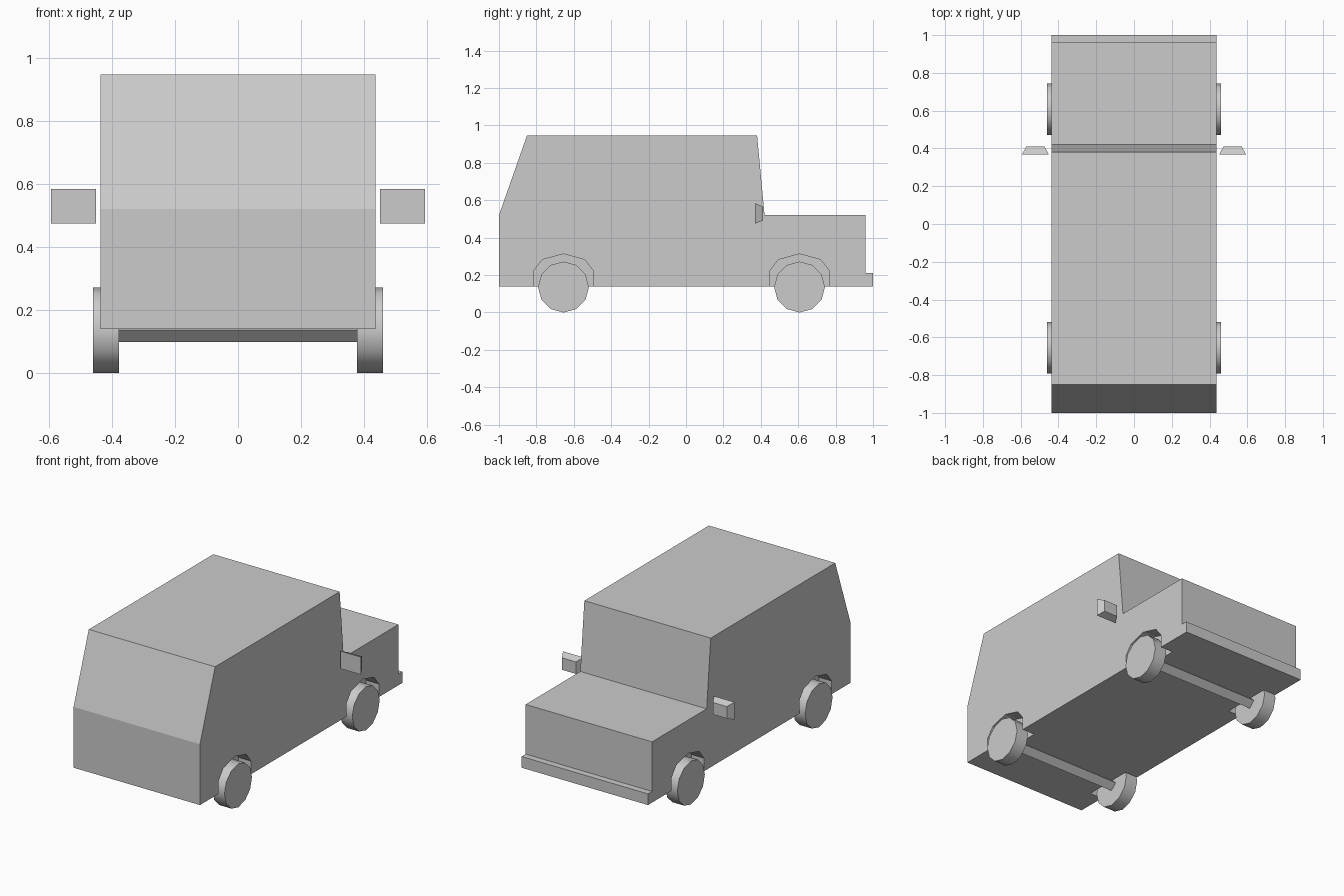
import bpy, bmesh
from math import pi

if "Cube" in bpy.data.objects:
    bpy.data.objects.remove(bpy.data.objects["Cube"])


def add_object(name, bm):
    bmesh.ops.recalc_face_normals(bm, faces=bm.faces)
    mesh = bpy.data.meshes.new(name)
    bm.to_mesh(mesh)
    bm.free()
    ob = bpy.data.objects.new(name, mesh)
    bpy.context.collection.objects.link(ob)
    return ob


def extrude_profile(name, profile, x0, x1):
    """Extrude a closed (y, z) outline along x."""
    bm = bmesh.new()
    face = bm.faces.new([bm.verts.new((x0, y, z)) for y, z in profile])
    ext = bmesh.ops.extrude_face_region(bm, geom=[face])
    verts = [g for g in ext["geom"] if isinstance(g, bmesh.types.BMVert)]
    bmesh.ops.translate(bm, verts=verts, vec=(x1 - x0, 0, 0))
    return add_object(name, bm)


def x_cylinder(name, sides, radius, length, x, y, z):
    bpy.ops.mesh.primitive_cylinder_add(vertices=sides, radius=radius, depth=length,
                                        location=(x, y, z), rotation=(0, pi / 2, 0))
    ob = bpy.context.object
    ob.name = name
    return ob


WHEEL_R = 0.136
AXLES = {"rear": 0.607, "front": -0.655}   # y of each axle; the bonnet lies towards +y

# Body with sloped end, windscreen, bonnet and bumper step
body = extrude_profile("body", [
    (-1, 0.14), (-1, 0.52), (-0.85, 0.947), (0.38, 0.947), (0.42, 0.52),
    (0.96, 0.52), (0.96, 0.21), (1, 0.21), (1, 0.14)], -0.437, 0.437)

# Wheel arches cut into the sides
ARCH = [(-0.16, 0.05), (-0.16, 0.222), (-0.113, 0.282), (0, 0.313),
        (0.113, 0.282), (0.16, 0.222), (0.16, 0.05)]
for y in AXLES.values():
    for side in (-1, 1):
        cutter = extrude_profile("arch_cutter", [(y + dy, z) for dy, z in ARCH],
                                 side * 0.35, side * 0.6)
        cutter.hide_render = True
        mod = body.modifiers.new("arch", 'BOOLEAN')
        mod.operation = 'DIFFERENCE'
        mod.solver = 'EXACT'
        mod.object = cutter
        bpy.context.view_layer.objects.active = body
        bpy.ops.object.modifier_apply(modifier=mod.name)
        bpy.data.objects.remove(cutter)

# Wheels and square axles standing on edge
for end, y in AXLES.items():
    x_cylinder(end + "_axle", 4, 0.038, 0.76, 0, y, WHEEL_R)
    for side, label in ((-1, "left"), (1, "right")):
        x_cylinder(f"{end}_wheel_{label}", 12, WHEEL_R, 0.083, side * 0.4185, y, WHEEL_R)
        bpy.ops.object.shade_smooth_by_angle(angle=0.6)

# Tapered door mirrors
for side, label in ((-1, "left"), (1, "right")):
    bm = bmesh.new()
    bmesh.ops.create_cube(bm, size=1)
    for v in bm.verts:
        front = v.co.y < 0
        v.co.x = side * 0.522 + v.co.x * (0.142 if front else 0.096)
        v.co.z = 0.529 + v.co.z * (0.11 if front else 0.075)
        v.co.y = 0.368 if front else 0.411
    add_object("mirror_" + label, bm)
